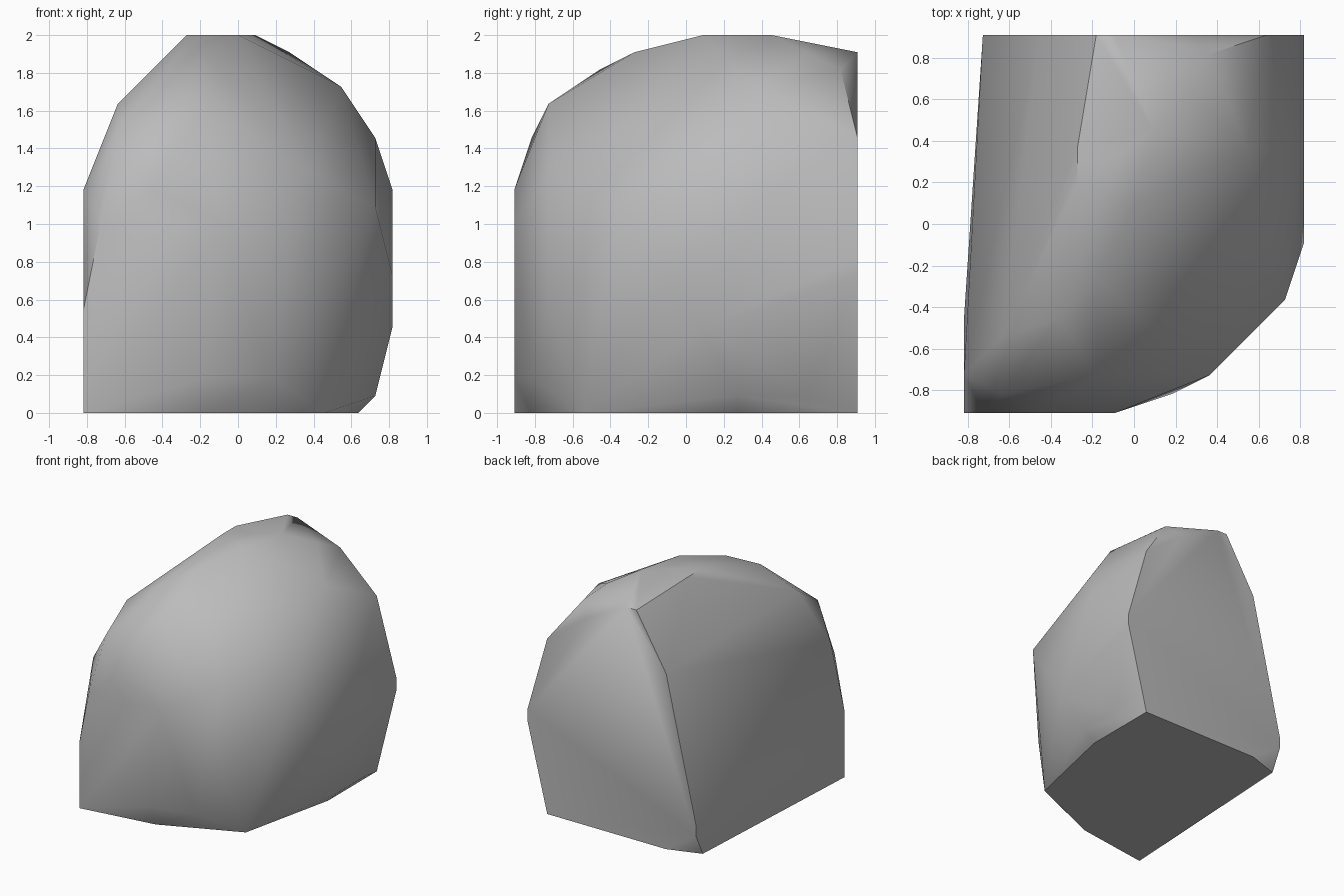
import bpy
import bmesh
import math
from mathutils import Vector

# Remove the default cube only
default_cube = bpy.data.objects.get("Cube")
if default_cube:
    bpy.data.objects.remove(default_cube, do_unlink=True)

UNIT = 1 / 11  # the boulder is blocked out on a coarse grid


def make_material(name, color):
    mat = bpy.data.materials.new(name)
    mat.use_nodes = True
    mat.diffuse_color = color
    mat.node_tree.nodes["Principled BSDF"].inputs["Base Color"].default_value = color
    return mat


def hull_object(name, corner_groups, material):
    """Wrap the corner points of every group in one chiselled solid."""
    bm = bmesh.new()
    corners = {corner for group in corner_groups for corner in group}
    for corner in sorted(corners):
        bm.verts.new(Vector(corner) * UNIT)
    bmesh.ops.convex_hull(bm, input=bm.verts[:])
    loose = [v for v in bm.verts if not v.link_faces]
    bmesh.ops.delete(bm, geom=loose, context="VERTS")
    # Merge the flat areas, such as the base and the cut back
    bmesh.ops.dissolve_limit(bm, angle_limit=math.radians(0.5),
                             verts=bm.verts[:], edges=bm.edges[:])
    bmesh.ops.recalc_face_normals(bm, faces=bm.faces[:])
    mesh = bpy.data.meshes.new(name)
    bm.to_mesh(mesh)
    bm.free()
    mesh.materials.append(material)
    obj = bpy.data.objects.new(name, mesh)
    bpy.context.collection.objects.link(obj)
    return obj


# Flat underside
base = [(-9, -10, 0), (-2, -9, 0), (5, -6, 0), (7, 3, 0),
        (7, 10, 0), (-5, 10, 0), (-8, 9, 0)]

# Flat cut back
back = [(9, 10, 8), (9, 10, 9), (7, 10, 16), (3, 10, 19), (-1, 10, 21),
        (-2, 10, 21), (-5, 10, 16), (-8, 10, 3), (-8, 10, 2)]

# Rounded front
front = [(-9, -10, 6), (-8, -10, 11), (-5, -10, 13), (-1, -10, 11),
         (-2, -10, 2), (2, -9, 2), (4, -8, 6), (4, -8, 14)]

# Bulging side and its low undercut
bulge = [(8, -4, 12), (9, -1, 8), (9, 1, 5), (9, 5, 13), (8, 4, 16),
         (8, 3, 1), (8, 7, 1)]

# Straight side
straight_side = [(-9, -5, 3), (-9, -8, 13), (-7, -9, 16), (-7, -6, 18)]

# Crown and the slopes leading up to it
crown = [(-3, 2, 22), (-3, 4, 22), (0, 1, 22), (1, 5, 22), (3, 7, 21),
         (4, 9, 20), (6, 4, 19), (-2, -3, 21), (-4, -5, 20), (-2, -8, 18)]

stone = make_material("grey stone", (0.5, 0.5, 0.5, 1))
boulder = hull_object("boulder", [base, back, front, bulge, straight_side, crown], stone)

# Soft facets, with only the strong breaks kept sharp
bpy.ops.object.select_all(action="DESELECT")
boulder.select_set(True)
bpy.context.view_layer.objects.active = boulder
bpy.ops.object.shade_smooth_by_angle(angle=math.radians(42))
